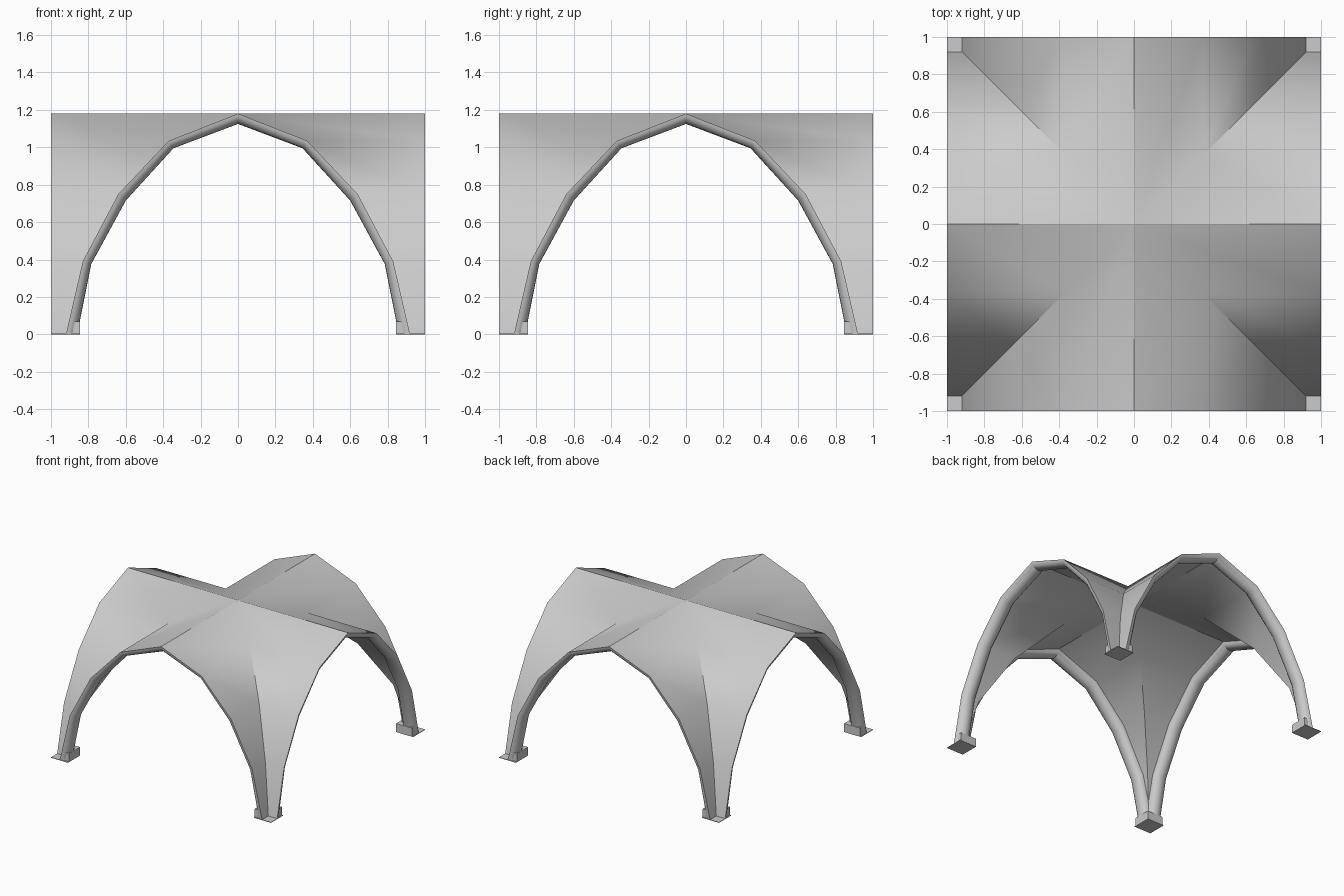
import bpy
import bmesh
from math import sin, cos, pi, radians
from mathutils import Matrix

cube = bpy.data.objects.get("Cube")
if cube:
    bpy.data.objects.remove(cube, do_unlink=True)

grey = bpy.data.materials.new("light grey")
grey.use_nodes = True
colour = (0.6, 0.6, 0.6, 1)
grey.diffuse_color = colour
grey.node_tree.nodes["Principled BSDF"].inputs["Base Color"].default_value = colour

# Half arch, from crown to foot: outer and inner (x, z)
OUTER = [(0, 1.18), (0.37, 1.035), (0.64, 0.75), (0.83, 0.39), (0.92, 0)]
INNER = [(0, 1.125), (0.345, 0.995), (0.60, 0.715), (0.785, 0.375), (0.86, 0)]
RIB_RADIUS = 0.06


def full_arch(half):
    return [(-x, z) for x, z in reversed(half[1:])] + half


def finish(name, bm, smooth=True):
    bmesh.ops.remove_doubles(bm, verts=bm.verts, dist=0.0005)
    bmesh.ops.recalc_face_normals(bm, faces=bm.faces)
    mesh = bpy.data.meshes.new(name)
    bm.to_mesh(mesh)
    bm.free()
    mesh.materials.append(grey)
    obj = bpy.data.objects.new(name, mesh)
    bpy.context.collection.objects.link(obj)
    if smooth:
        bpy.ops.object.select_all(action='DESELECT')
        obj.select_set(True)
        bpy.context.view_layer.objects.active = obj
        bpy.ops.object.shade_smooth_by_angle(angle=radians(30))
    return obj


def loft(bm, rows):
    rows = [[bm.verts.new(p) for p in row] for row in rows]
    for a, b in zip(rows, rows[1:]):
        for i in range(len(a) - 1):
            bm.faces.new((a[i], a[i + 1], b[i + 1], b[i]))
    return rows


def turn(bm, quarter):
    bmesh.ops.rotate(bm, verts=bm.verts, matrix=Matrix.Rotation(quarter * pi / 2, 3, 'Z'))


# Vaulted canopy: four barrel sectors meeting on the diagonals
bm = bmesh.new()
for quarter in range(4):
    loft(bm, [[(x, -1, z), (x, -abs(x), z)] for x, z in full_arch(OUTER)])
    turn(bm, 1)
canopy = finish("canopy", bm)
if sum(p.normal.z for p in canopy.data.polygons) < 0:
    canopy.data.flip_normals()

# Half-round rib under each open edge
STEPS = 10
for quarter, side in enumerate(("front", "left", "back", "right")):
    bm = bmesh.new()
    rows = []
    for (ox, oz), (ix, iz) in zip(full_arch(OUTER), full_arch(INNER)):
        row = []
        for k in range(STEPS + 1):
            a = pi * k / STEPS
            t = sin(a)
            row.append((ox + (ix - ox) * t, -1 + RIB_RADIUS * (1 - cos(a)), oz + (iz - oz) * t))
        rows.append(row)
    rows = loft(bm, rows)
    for end in (rows[0], rows[-1]):
        bm.faces.new(end)
    turn(bm, quarter)
    finish(side + "_rib", bm)

# Feet: an L-shaped block inside the legs, on a thin square plate
BLOCK = [(0.845, 0.845), (0.99, 0.845), (0.99, 0.895), (0.895, 0.895), (0.895, 0.99), (0.845, 0.99)]
PLATE = [(0.845, 0.845), (1, 0.845), (1, 1), (0.845, 1)]


def prism(bm, outline, height):
    base = bm.faces.new([bm.verts.new((x, y, 0)) for x, y in outline])
    top = bmesh.ops.extrude_face_region(bm, geom=[base], use_keep_orig=True)
    verts = [g for g in top["geom"] if isinstance(g, bmesh.types.BMVert)]
    bmesh.ops.translate(bm, verts=verts, vec=(0, 0, height))


for quarter, corner in enumerate(("back_left", "back_right", "front_right", "front_left")):
    for part, outline, height in (("foot_block", BLOCK, 0.07), ("foot_plate", PLATE, 0.004)):
        bm = bmesh.new()
        prism(bm, outline, height)
        turn(bm, quarter)
        finish(corner + "_" + part, bm, smooth=False)
